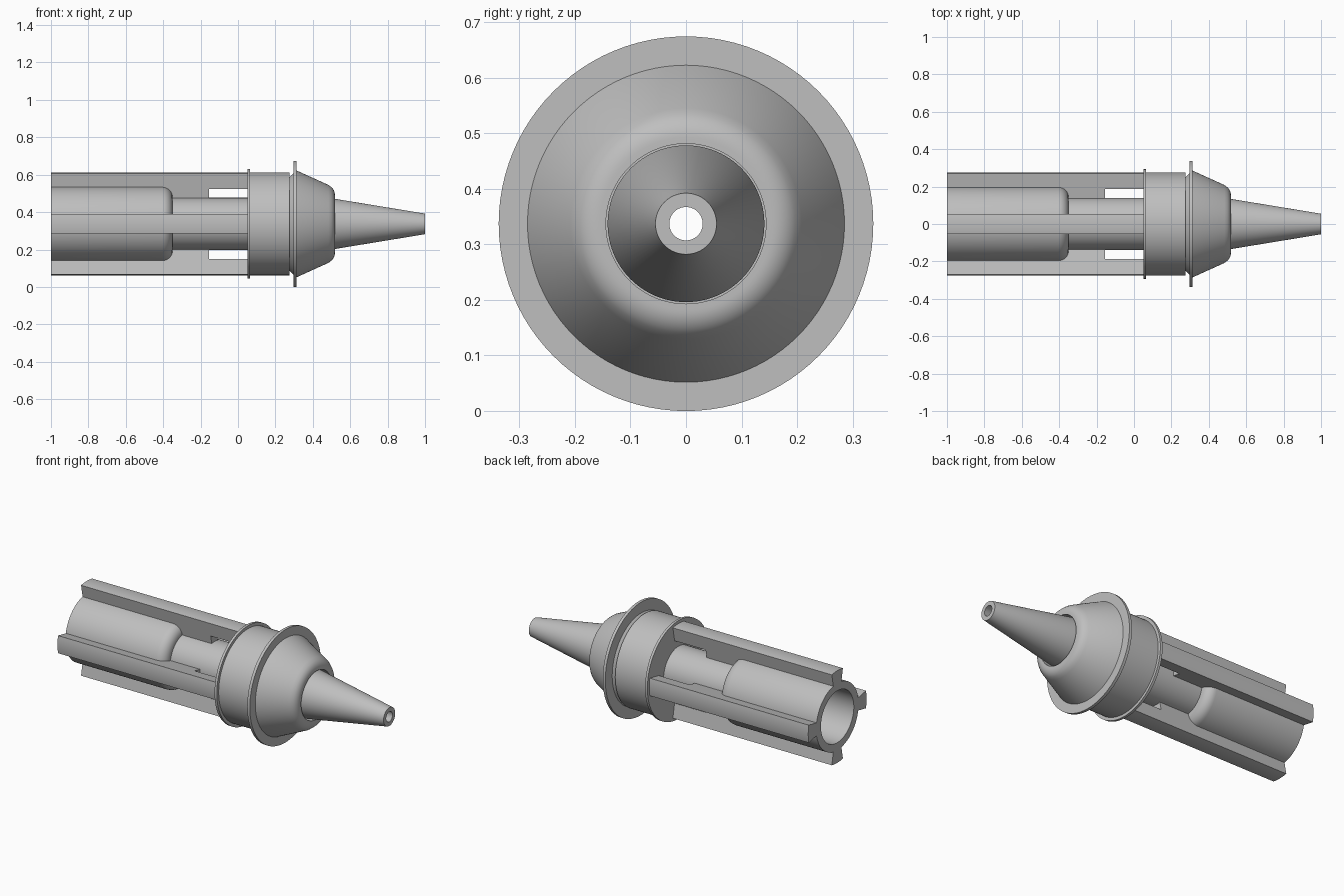
import bpy, bmesh
from math import radians, sin, cos, tau
from mathutils import Matrix, Vector

cube = bpy.data.objects.get("Cube")
if cube:
    bpy.data.objects.remove(cube, do_unlink=True)

AXIS_Z = 0.337

grey = bpy.data.materials.new("plain grey")
grey.use_nodes = True
colour = (0.52, 0.52, 0.52, 1)
grey.diffuse_color = colour
grey.node_tree.nodes["Principled BSDF"].inputs["Base Color"].default_value = colour


def arc(cx, cr, radius, start, end, steps=8):
    """Points (x, r) along a fillet, angles in degrees."""
    angles = [radians(start + (end - start) * i / steps) for i in range(steps + 1)]
    return [(cx + radius * cos(a), cr + radius * sin(a)) for a in angles]


def revolve(name, profile, middle=0, sweep=360, steps=96):
    """Sweep a closed (x, radius) profile about the long axis."""
    bm = bmesh.new()
    turn = Matrix.Rotation(radians(middle - sweep / 2), 3, 'X')
    verts = [bm.verts.new(turn @ Vector((x, 0, r))) for x, r in profile]
    full = sweep == 360
    if full:
        geom = [bm.edges.new((verts[i - 1], verts[i])) for i in range(len(verts))]
    else:
        start = bm.faces.new(verts)
        geom = [start] + list(start.edges) + verts
        bm.faces.new([bm.verts.new(v.co) for v in verts])
    bmesh.ops.spin(bm, geom=geom, cent=(0, 0, 0), axis=(1, 0, 0),
                   angle=tau if full else radians(sweep), steps=steps)
    bmesh.ops.remove_doubles(bm, verts=bm.verts, dist=0.0001)
    bmesh.ops.recalc_face_normals(bm, faces=bm.faces)
    mesh = bpy.data.meshes.new(name)
    bm.to_mesh(mesh)
    bm.free()
    obj = bpy.data.objects.new(name, mesh)
    obj.location.z = AXIS_Z
    mesh.materials.append(grey)
    bpy.context.collection.objects.link(obj)
    bpy.ops.object.select_all(action='DESELECT')
    obj.select_set(True)
    bpy.context.view_layer.objects.active = obj
    bpy.ops.object.shade_smooth_by_angle(angle=radians(30))
    return obj


# Hollow barrel: wide rear with a rounded shoulder, narrow front tube
revolve("barrel", [(-1, 0.155), (-1, 0.2)]
        + arc(-0.405, 0.145, 0.055, 90, 0)
        + [(-0.35, 0.14), (0.1, 0.14), (0.1, 0.1), (-0.42, 0.1), (-0.42, 0.155)])

# Collar with a thin rear rim and a neck leading to the flange
revolve("collar", [(0.05, 0.1), (0.05, 0.293), (0.065, 0.293), (0.065, 0.275),
                   (0.275, 0.275), (0.275, 0.25), (0.3, 0.275), (0.3, 0.1)])

# Wide thin flange
revolve("flange", [(0.297, 0.1), (0.297, 0.337), (0.314, 0.337), (0.314, 0.1)])

# Conical shoulder with a rounded nose
revolve("shoulder", [(0.31, 0.145), (0.31, 0.287), (0.484, 0.208)]
        + arc(0.463, 0.155, 0.055, 55, 0) + [(0.518, 0.144), (0.46, 0.144)])

# Tapered hollow nozzle
revolve("nozzle", [(0.3, 0.1), (0.3, 0.141), (0.476, 0.141), (1, 0.055),
                   (1, 0.03), (0.476, 0.1)])

# Four flared fins, each with a window next to the collar
fin = [(-1, 0.17), (-1, 0.275), (0.055, 0.275), (0.055, 0.19), (-0.155, 0.19),
       (-0.155, 0.13), (-0.37, 0.13), (-0.37, 0.17)]
for side, angle in (("top", 0), ("front", 90), ("bottom", 180), ("back", 270)):
    revolve(side + "_fin", fin, angle, 22, 8)
